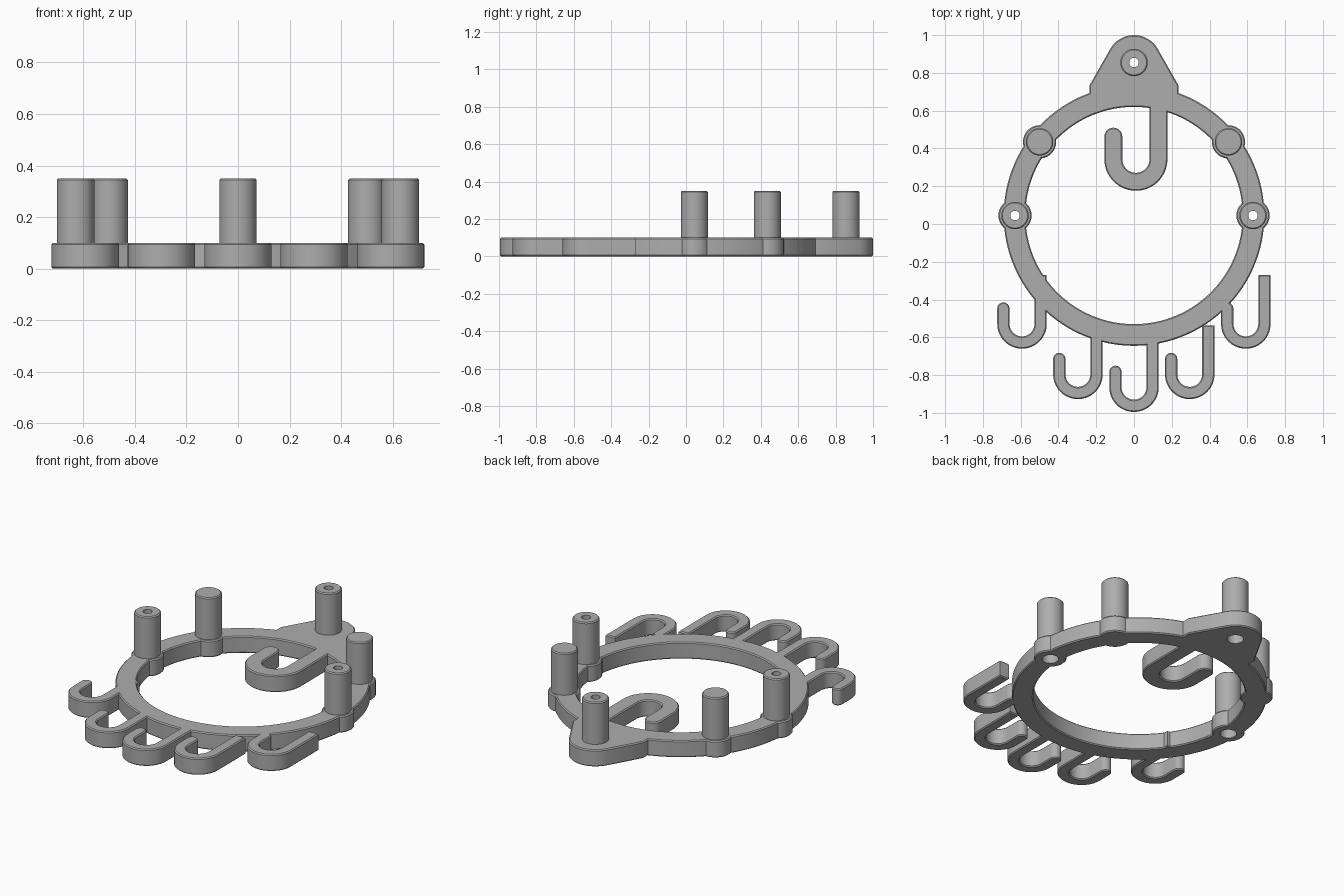
import bpy
import bmesh
from math import sin, cos, pi, radians, acos, atan2, hypot
from mathutils import Matrix, Vector

if "Cube" in bpy.data.objects:
    bpy.data.objects.remove(bpy.data.objects["Cube"])

THICK = 0.10
CHAMFER = 0.006
POST_R, POST_TOP = 0.0725, 0.35
BOSS_R = 0.088
HOLE_R, BORE_R, BORE_TOP = 0.025, 0.045, 0.25

grey = bpy.data.materials.new("plain grey")
grey.use_nodes = True
GREY = (0.42, 0.42, 0.42, 1)
grey.diffuse_color = GREY
grey.node_tree.nodes["Principled BSDF"].inputs["Base Color"].default_value = GREY


def finish(obj):
    bpy.ops.object.select_all(action="DESELECT")
    obj.select_set(True)
    bpy.context.view_layer.objects.active = obj
    if obj.type == "CURVE":
        bpy.ops.object.convert(target="MESH")
        obj = bpy.context.view_layer.objects.active
    obj.data.materials.clear()
    obj.data.materials.append(grey)
    bpy.ops.object.shade_smooth_by_angle(angle=radians(30))


def arc(cx, cy, r, start, end, n):
    return [(cx + r * cos(start + (end - start) * i / n),
             cy + r * sin(start + (end - start) * i / n)) for i in range(n + 1)]


def circle(cx, cy, r, n=48):
    return arc(cx, cy, r, 0, 2 * pi, n)[:-1]


def plate(name, outlines):
    """Flat chamfered plate from closed outlines; inner outlines are holes."""
    curve = bpy.data.curves.new(name, "CURVE")
    curve.dimensions = "2D"
    curve.fill_mode = "BOTH"
    curve.extrude = THICK / 2 - CHAMFER
    curve.bevel_depth = CHAMFER
    curve.bevel_resolution = 0
    curve.offset = -CHAMFER
    for pts in outlines:
        spline = curve.splines.new("POLY")
        spline.points.add(len(pts) - 1)
        for p, (x, y) in zip(spline.points, pts):
            p.co = (x, y, 0, 1)
        spline.use_cyclic_u = True
    obj = bpy.data.objects.new(name, curve)
    obj.location.z = THICK / 2
    bpy.context.collection.objects.link(obj)
    finish(obj)


def hook(name, cx, bottom, radius, width, tip, top):
    """J shape: round tip on the left, long square-ended arm on the right."""
    cy = bottom + radius
    half = width / 2
    mid = radius - half
    pts = [(cx + radius, top), (cx + radius - width, top)]
    pts += arc(cx, cy, radius - width, 0, -pi, 24)
    pts += arc(cx - mid, tip - half, half, 0, pi, 16)
    pts += arc(cx, cy, radius, -pi, 0, 32)
    plate(name, [pts])


def post(name, x, y, boss, bored):
    """Turned post, optionally with a boss at its foot and a screw bore."""
    foot = BOSS_R if boss else POST_R
    c = CHAMFER
    prof = [(BORE_R if bored else 0, 0), (foot - c, 0), (foot, c)]
    if boss:
        prof += [(foot, THICK - c), (foot - c, THICK), (POST_R, THICK)]
    prof += [(POST_R, POST_TOP - c), (POST_R - c, POST_TOP)]
    if bored:
        prof += [(HOLE_R, POST_TOP), (HOLE_R, BORE_TOP), (BORE_R, BORE_TOP), prof[0]]
    else:
        prof += [(0, POST_TOP)]
    bm = bmesh.new()
    verts = [bm.verts.new((r, 0, z)) for r, z in prof]
    edges = [bm.edges.new(pair) for pair in zip(verts, verts[1:])]
    bmesh.ops.spin(bm, geom=verts + edges, cent=(0, 0, 0), axis=(0, 0, 1),
                   angle=2 * pi, steps=48)
    bmesh.ops.remove_doubles(bm, verts=bm.verts, dist=0.0005)
    bmesh.ops.recalc_face_normals(bm, faces=bm.faces)
    mesh = bpy.data.meshes.new(name)
    bm.to_mesh(mesh)
    bm.free()
    obj = bpy.data.objects.new(name, mesh)
    obj.location = (x, y, 0)
    bpy.context.collection.objects.link(obj)
    finish(obj)


# Main ring, pierced under the two side posts
RING_Y = 0.045
SIDE_X = 0.63
plate("ring", [circle(0, RING_Y, 0.69, 128), circle(0, RING_Y, 0.575, 128),
               circle(SIDE_X, RING_Y, BORE_R), circle(-SIDE_X, RING_Y, BORE_R)])

# Rear tab: round end with straight sides tangent to it
TAB_Y, TAB_R = 0.855, 0.145
corner_x, corner_y = 0.235, 0.735
dx, dy = corner_x, corner_y - TAB_Y
tangent = atan2(dy, dx) + acos(TAB_R / hypot(dx, dy))
tab = [(-corner_x, corner_y), (-corner_x, 0.65), (corner_x, 0.65), (corner_x, corner_y)]
tab += arc(0, TAB_Y, TAB_R, tangent, pi - tangent, 32)
plate("rear_tab", [tab, circle(0, TAB_Y, BORE_R)])

# Posts
post("rear_post", 0, TAB_Y, False, True)
for side, s in (("left", 1), ("right", -1)):
    post(side + "_side_post", s * SIDE_X, RING_Y, True, True)
    post(side + "_rear_post", s * 0.5, 0.435, True, False)

# Small hooks along the front, all facing the same way
for name, x, bottom in (("far_right", -0.593, -0.66), ("right", -0.297, -0.927),
                        ("middle", 0, -0.995), ("left", 0.295, -0.927),
                        ("far_left", 0.592, -0.66)):
    hook(name + "_hook", x, bottom, 0.131, 0.065, bottom + 0.245, bottom + 0.39)

# Large hook hanging inside the ring
hook("inner_hook", 0.01, 0.176, 0.167, 0.095, 0.51, 0.67)
